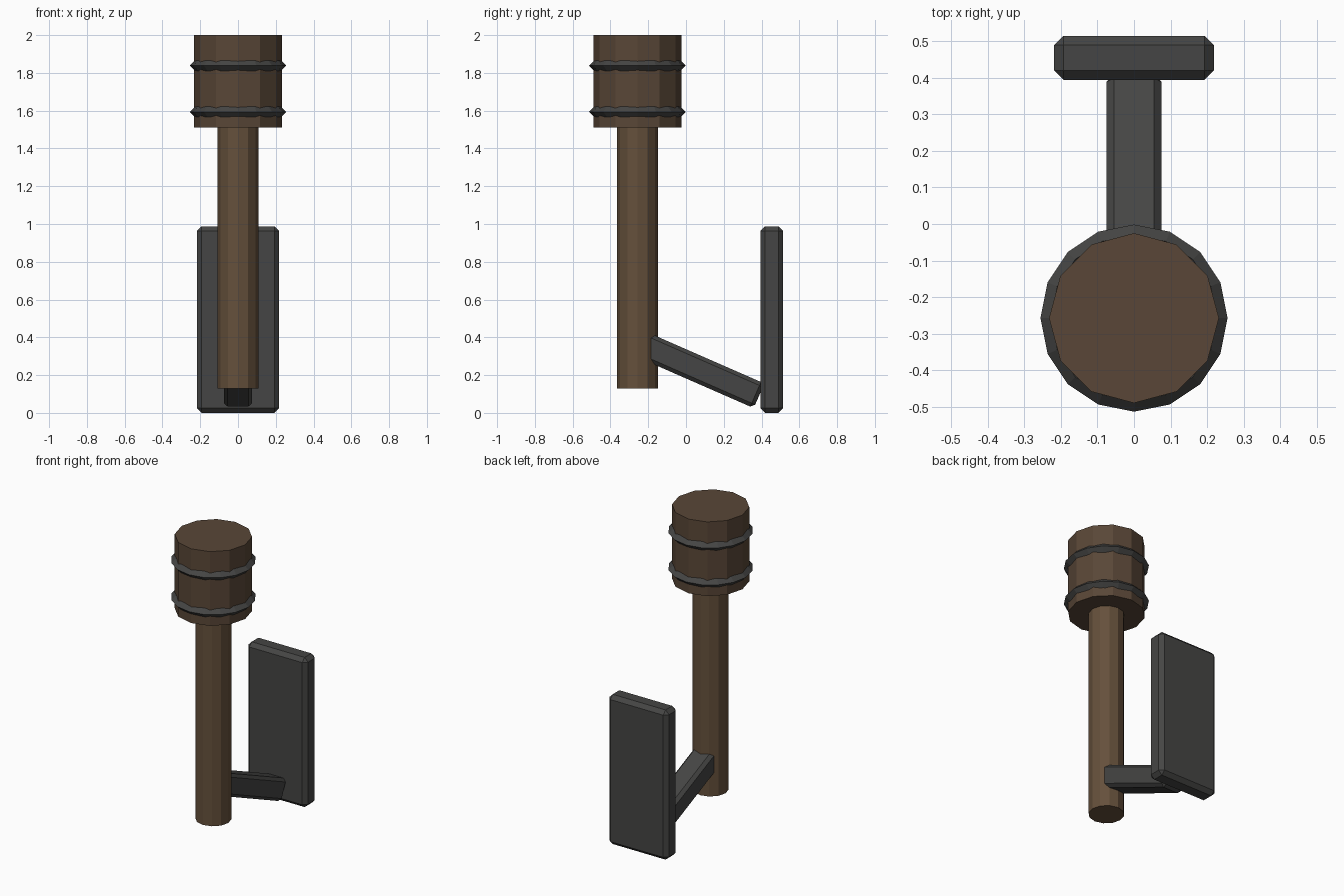
import bpy
from math import atan2

if "Cube" in bpy.data.objects:
    bpy.data.objects.remove(bpy.data.objects["Cube"])


def material(name, rgb):
    m = bpy.data.materials.new(name)
    m.diffuse_color = (*rgb, 1)
    m.use_nodes = True
    m.node_tree.nodes["Principled BSDF"].inputs["Base Color"].default_value = m.diffuse_color
    return m


dark_wood = material("dark_wood", (0.10, 0.062, 0.038))
wood = material("wood", (0.13, 0.08, 0.044))
iron = material("iron", (0.06, 0.06, 0.058))
AXIS_Y = -0.257  # shared vertical axis of pole and head


def finish(name, mat):
    ob = bpy.context.object
    ob.name = name
    ob.data.materials.append(mat)
    return ob


def cylinder(name, radius, z0, z1, mat):
    bpy.ops.mesh.primitive_cylinder_add(vertices=12, radius=radius, depth=z1 - z0,
                                        location=(0, AXIS_Y, (z0 + z1) / 2))
    return finish(name, mat)


def chamfered_box(name, size, loc, tilt, chamfer, mat):
    bpy.ops.mesh.primitive_cube_add(size=1, location=loc, rotation=(tilt, 0, 0))
    ob = finish(name, mat)
    ob.scale = size
    bpy.ops.object.transform_apply(location=False, rotation=False, scale=True)
    mod = ob.modifiers.new("chamfer", 'BEVEL')
    mod.width = chamfer
    mod.segments = 1
    return ob


# Handle pole and the thick head on top
cylinder("pole", 0.108, 0.13, 1.51, wood)
cylinder("head", 0.232, 1.51, 2.0, dark_wood)

# Diamond-section iron bands around the head
for name, z in (("lower_band", 1.594), ("upper_band", 1.838)):
    bpy.ops.mesh.primitive_torus_add(major_segments=16, minor_segments=4,
                                     major_radius=0.227, minor_radius=0.0285,
                                     location=(0, AXIS_Y, z))
    finish(name, iron)

# Upright back plate
chamfered_box("back_plate", (0.436, 0.12, 0.988), (0, 0.454, 0.494), 0, 0.025, iron)

# Sloping arm from inside the pole down to the plate
dy, dz = 0.916, -0.401          # direction along the arm
start, end, offset = -0.36, 0.318, 0.238
mid = (start + end) / 2
chamfered_box("arm", (0.15, end - start, 0.142),
              (0, mid * dy - offset * dz, mid * dz + offset * dy),
              atan2(dz, dy), 0.02, iron)
